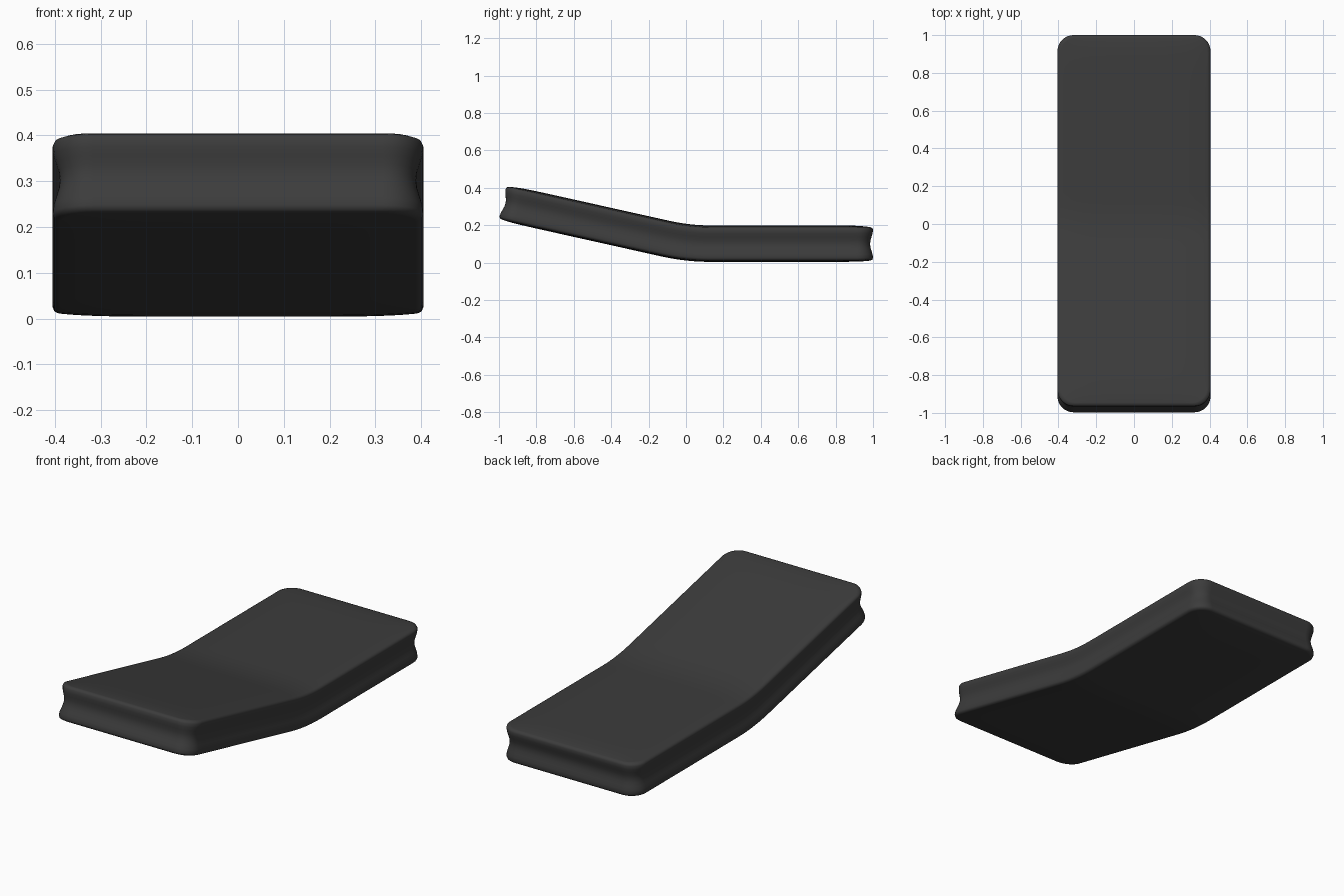
import bpy, bmesh, math

if "Cube" in bpy.data.objects:
    bpy.data.objects.remove(bpy.data.objects["Cube"])

W, R, T = 0.405, 0.085, 0.178      # half width, plan corner radius, thickness
SLOPE, KNEE = 0.223, 0.13          # tilt of the raised half, half length of the bend
BASE = 0.011
PINCH, EDGE = 0.016, 0.014         # side waist depth, edge rounding


def spine(y):
    """Height and slope of the underside along the length."""
    if y > KNEE:
        return BASE, 0.0
    if y < -KNEE:
        return BASE - SLOPE * y, -SLOPE
    d = KNEE - y
    return BASE + SLOPE * d * d / (4 * KNEE), -SLOPE * d / (2 * KNEE)


def bend(x, y, t):
    z, s = spine(y)
    n = math.hypot(1, s)
    return (x, y - s / n * t, z + t / n)


# Plan grid: rows follow the rounded corners, columns stretch to the row width
ARC, MID, COLS = 8, 44, 24
corner = [math.pi / 2 * i / ARC for i in range(ARC)]
rows = [(-1 + R - R * math.cos(a), W - R + R * math.sin(a)) for a in corner]
rows += [(-1 + R + (2 - 2 * R) * i / MID, W) for i in range(MID + 1)]
rows += [(-y, w) for y, w in reversed(rows[:ARC])]
NR = len(rows)


def inset(x, y, d):
    """Move an outline point inward along the rounded rectangle normal."""
    cx = max(-W + R, min(W - R, x))
    cy = max(-1 + R, min(1 - R, y))
    n = math.hypot(x - cx, y - cy) or 1
    return x - (x - cx) / n * d, y - (y - cy) / n * d


bm = bmesh.new()


def panel(level, crown):
    """One broad face, slightly crowned like an upholstered pad."""
    k = 1 - EDGE / W
    grid = []
    for y, w in rows:
        row = []
        for j in range(COLS + 1):
            u = math.sin(math.pi / 2 * (2 * j / COLS - 1))
            x, yy = u * w * k, y * (1 - EDGE)
            puff = (1 - (x / (W * k)) ** 6) * (1 - y ** 20)
            row.append(bm.verts.new(bend(x, yy, level + crown * puff)))
        grid.append(row)
    for i in range(NR - 1):
        for j in range(COLS):
            q = (grid[i][j], grid[i][j + 1], grid[i + 1][j + 1], grid[i + 1][j])
            bm.faces.new(q)
    return grid


def outline(get):
    """Walk once around the border of the plan grid."""
    path = [(0, j) for j in range(COLS)] + [(i, COLS) for i in range(NR - 1)]
    path += [(NR - 1, j) for j in range(COLS, 0, -1)]
    path += [(i, 0) for i in range(NR - 1, 0, -1)]
    return [get(i, j) for i, j in path]


def plan(i, j):
    y, w = rows[i]
    return math.sin(math.pi / 2 * (2 * j / COLS - 1)) * w, y


bottom = panel(0.0, -0.007)
top = panel(T, 0.01)

# Waisted side band between the two panels
edge = outline(plan)
loops = [outline(lambda i, j: bottom[i][j])]
layers = [(EDGE * 0.3, EDGE * 0.3), (0.0, EDGE)]
for k in range(1, 8):
    f = k / 8
    layers.append((PINCH * math.sin(math.pi * f) ** 2, EDGE + (T - 2 * EDGE) * f))
layers += [(0.0, T - EDGE), (EDGE * 0.3, T - EDGE * 0.3)]
for d, t in layers:
    loops.append([bm.verts.new(bend(*inset(x, y, d), t)) for x, y in edge])
loops.append(outline(lambda i, j: top[i][j]))
for a, b in zip(loops, loops[1:]):
    for i in range(len(a)):
        j = (i + 1) % len(a)
        bm.faces.new((a[i], a[j], b[j], b[i]))
bmesh.ops.recalc_face_normals(bm, faces=bm.faces)

mesh = bpy.data.meshes.new("bent_cushion")
bm.to_mesh(mesh)
bm.free()
pad = bpy.data.objects.new("bent_cushion", mesh)
bpy.context.collection.objects.link(pad)
mat = bpy.data.materials.new("dark_fabric")
mat.diffuse_color = (0.045, 0.045, 0.045, 1)
mat.use_nodes = True
mat.node_tree.nodes["Principled BSDF"].inputs["Base Color"].default_value = mat.diffuse_color
mesh.materials.append(mat)
mesh.shade_smooth()
